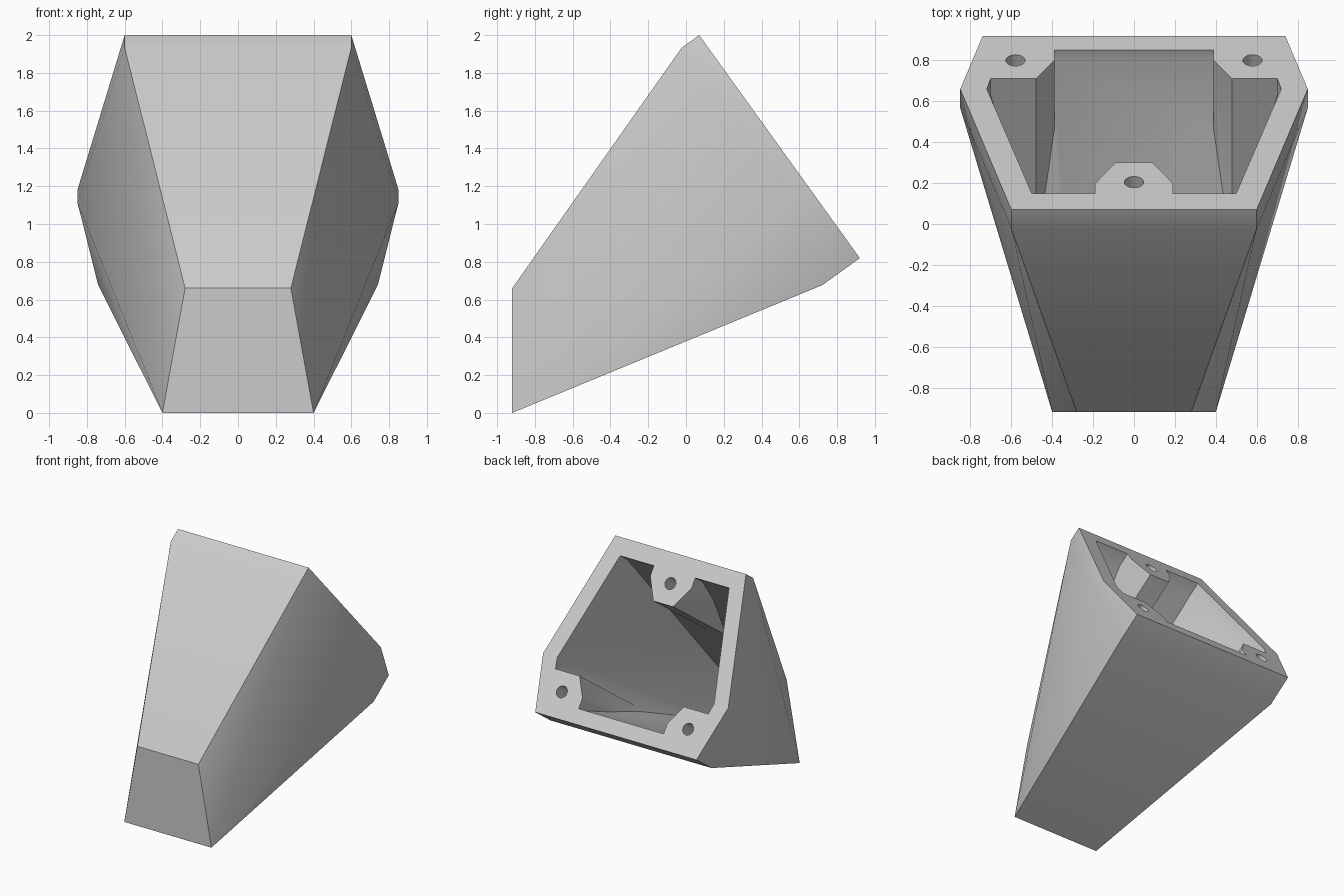
import bpy
import bmesh
import math
from mathutils import Vector

if "Cube" in bpy.data.objects:
    bpy.data.objects.remove(bpy.data.objects["Cube"])

# Tilted rim plane: s runs down the slope, t runs into the body
ORIGIN = Vector((0, 0.07, 2.0))
DOWN = Vector((0, 0.85, -1.18)).normalized()
INWARD = Vector((0, DOWN.z, -DOWN.y))


def rim_point(x, s, t):
    return Vector((x, 0, 0)) + ORIGIN + DOWN * s + INWARD * t


def mirrored(points):
    return [Vector((side * p[0], p[1], p[2])) for p in points for side in (1, -1)]


def hull(name, points):
    """Closed convex solid around the points."""
    bm = bmesh.new()
    for p in points:
        bm.verts.new(p)
    bm.verts.ensure_lookup_table()
    result = bmesh.ops.convex_hull(bm, input=bm.verts[:])
    loose = [v for v in bm.verts if not v.link_faces]
    bmesh.ops.delete(bm, geom=loose, context='VERTS')
    bmesh.ops.dissolve_limit(bm, angle_limit=math.radians(0.5),
                             verts=bm.verts[:], edges=bm.edges[:])
    bmesh.ops.recalc_face_normals(bm, faces=bm.faces[:])
    mesh = bpy.data.meshes.new(name)
    bm.to_mesh(mesh)
    bm.free()
    obj = bpy.data.objects.new(name, mesh)
    bpy.context.collection.objects.link(obj)
    return obj


def prism(name, outline, start, end):
    return hull(name, [rim_point(x, s, t) for x, s in outline for t in (start, end)])


def subtract(target, tool):
    mod = target.modifiers.new("cut", 'BOOLEAN')
    mod.operation = 'DIFFERENCE'
    mod.solver = 'EXACT'
    mod.object = tool
    bpy.context.view_layer.objects.active = target
    bpy.ops.object.modifier_apply(modifier=mod.name)
    bpy.data.objects.remove(tool)


# Outer tapered body: six-sided rim collar narrowing to a flat front end
collar = [(0.60, 0, 0.115), (0.85, 1.01, 0.115), (0.74, 1.455, 0.245)]
outer = [rim_point(x, s, t) for x, s, depth in collar for t in (0, depth)]
outer += [(0.28, -0.92, 0.66), (0.40, -0.92, 0)]
body = hull("tapered_housing", mirrored(outer))

# Hollow inside, following the outer walls
mouth = [(0.50, 0.137, 0.115), (0.72, 1.01, 0.115), (0.65, 1.336, 0.06)]
inner = [rim_point(x, s, t) for x, s, depth in mouth for t in (-0.05, depth)]
inner += [(0.20, -0.78, 0.64), (0.30, -0.78, 0.23)]
cavity = hull("cavity", mirrored(inner))

# Screw bosses are left standing in the cavity and die into its walls
subtract(cavity, prism("front_boss", [(0.19, -0.1), (0.19, 0.22), (0.09, 0.394),
                                      (-0.09, 0.394), (-0.19, 0.22), (-0.19, -0.1)],
                       -0.1, 1.5))
for side in (1, -1):
    corner = [(0.39, 1.5), (0.39, 1.25), (0.48, 1.096), (0.9, 1.096), (0.9, 1.5)]
    subtract(cavity, prism("back_boss", [(side * x, s) for x, s in corner], -0.1, 1.5))
subtract(body, cavity)

# Screw holes
for x, s in [(0, 0.231), (0.58, 1.25), (-0.58, 1.25)]:
    ring = [(x + 0.047 * math.cos(a), s + 0.047 * math.sin(a))
            for a in (math.tau * i / 24 for i in range(24))]
    subtract(body, prism("screw_hole", ring, -0.05, 0.33))

# Single grey material
grey = bpy.data.materials.new("light_grey")
grey.use_nodes = True
colour = (0.6, 0.6, 0.6, 1)
grey.diffuse_color = colour
for node in grey.node_tree.nodes:
    if node.type == 'BSDF_PRINCIPLED':
        node.inputs["Base Color"].default_value = colour
body.data.materials.clear()
body.data.materials.append(grey)
for poly in body.data.polygons:
    poly.material_index = 0

bpy.ops.object.select_all(action='DESELECT')
body.select_set(True)
bpy.context.view_layer.objects.active = body
bpy.ops.object.shade_smooth_by_angle(angle=math.radians(30))
